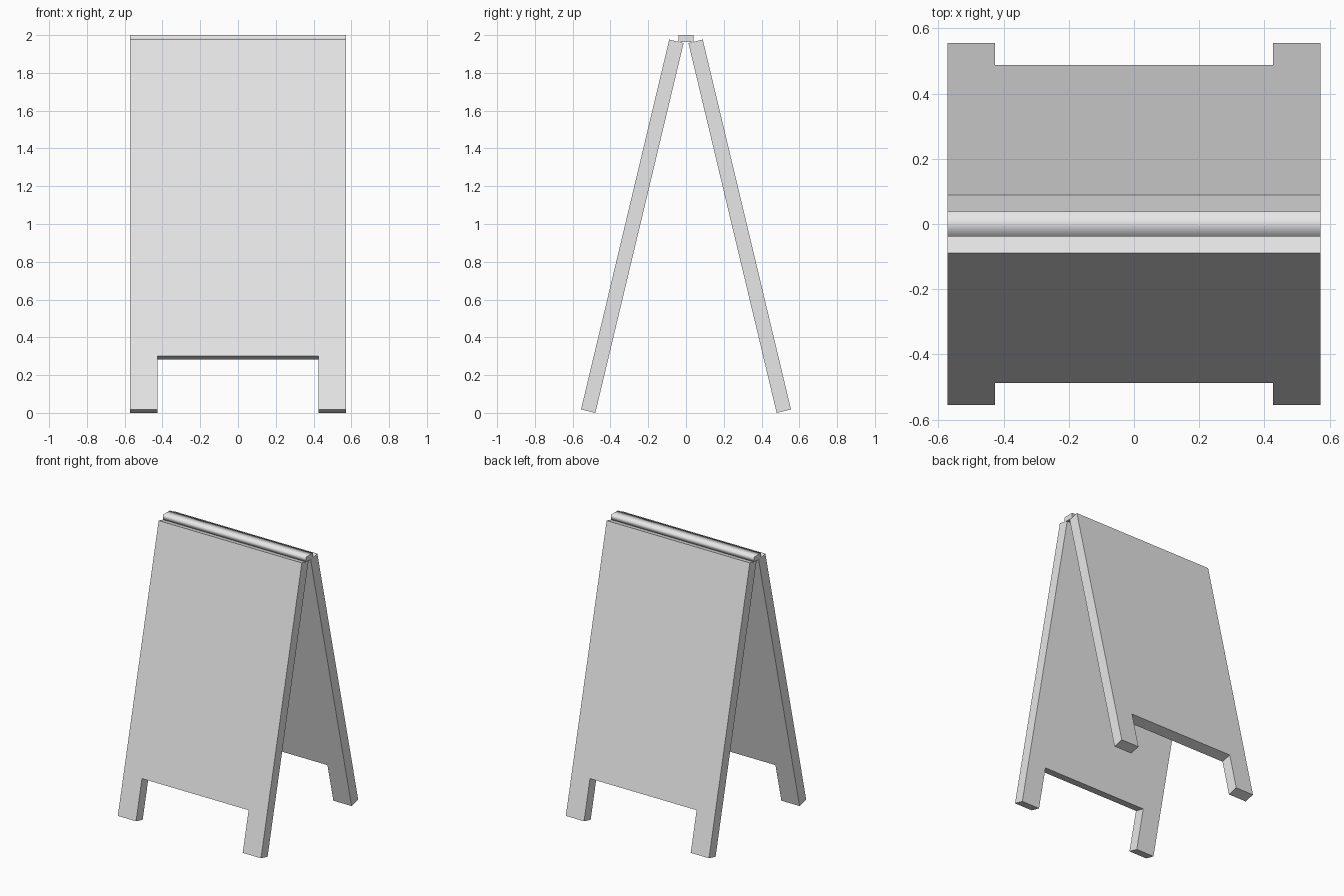
import bpy, bmesh, math
from mathutils import Matrix, Vector

cube = bpy.data.objects.get("Cube")
if cube:
    bpy.data.objects.remove(cube, do_unlink=True)

HALF_W, NOTCH_W = 0.573, 0.427     # half widths of the board and leg opening
LENGTH, NOTCH_H = 2.013, 0.291     # measured along the board
THICK, TILT = 0.078, math.radians(13.42)
FOOT_Y = 0.48                      # inner bottom edge of each board

# Single plain finish
grey = bpy.data.materials.new("light_grey")
grey.use_nodes = True
grey.diffuse_color = (0.8, 0.8, 0.8, 1)
grey.node_tree.nodes["Principled BSDF"].inputs["Base Color"].default_value = grey.diffuse_color


def extrude_profile(name, points, offset, matrix=Matrix()):
    """Extrude a closed outline along offset and place it with matrix."""
    bm = bmesh.new()
    face = bm.faces.new([bm.verts.new(p) for p in points])
    result = bmesh.ops.extrude_face_region(bm, geom=[face], use_keep_orig=True)
    moved = [v for v in result["geom"] if isinstance(v, bmesh.types.BMVert)]
    bmesh.ops.translate(bm, verts=moved, vec=offset)
    bmesh.ops.transform(bm, matrix=matrix, verts=bm.verts)
    bmesh.ops.recalc_face_normals(bm, faces=bm.faces)
    mesh = bpy.data.meshes.new(name)
    bm.to_mesh(mesh)
    bm.free()
    mesh.materials.append(grey)
    obj = bpy.data.objects.new(name, mesh)
    bpy.context.collection.objects.link(obj)
    return obj


# Two leaning boards, each with an opening that leaves two legs
right_half = [(NOTCH_W, NOTCH_H), (NOTCH_W, 0), (HALF_W, 0), (HALF_W, LENGTH)]
outline = right_half + [(-x, z) for x, z in reversed(right_half)]
lean = Matrix.Translation((0, -FOOT_Y, 0)) @ Matrix.Rotation(-TILT, 4, 'X')
for name, turn in (("front_board", 0), ("back_board", math.pi)):
    extrude_profile(name, [(x, 0, z) for x, z in outline], Vector((0, -THICK, 0)),
                    Matrix.Rotation(turn, 4, 'Z') @ lean)

# Hinge bar along the top, softly shaded around its length with crisp ends
section = [(-0.039, 1.963), (0.039, 1.963), (0.039, 2.0), (-0.039, 2.0)]
hinge = extrude_profile("hinge_bar", [(-HALF_W, y, z) for y, z in section],
                        Vector((2 * HALF_W, 0, 0)))
bm = bmesh.new()
bm.from_mesh(hinge.data)
bm.normal_update()
for face in bm.faces:
    is_end = abs(face.normal.x) > 0.9
    face.smooth = not is_end
    if is_end:
        for edge in face.edges:
            edge.smooth = False
bm.to_mesh(hinge.data)
bm.free()
